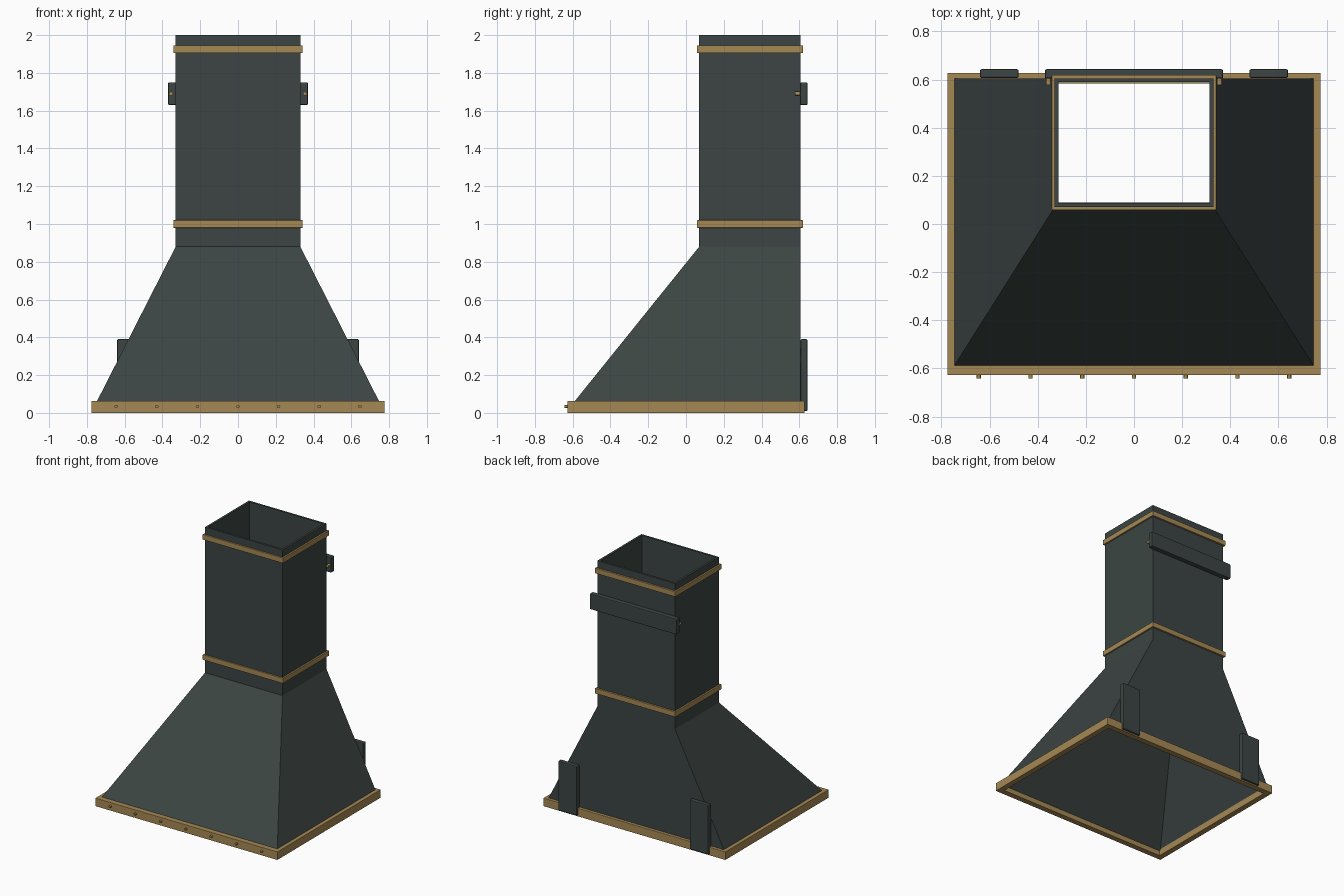
import bpy, bmesh
from math import pi

if "Cube" in bpy.data.objects:
    bpy.data.objects.remove(bpy.data.objects["Cube"])


def material(name, color):
    m = bpy.data.materials.new(name)
    m.diffuse_color = (*color, 1)
    m.use_nodes = True
    m.node_tree.nodes["Principled BSDF"].inputs["Base Color"].default_value = m.diffuse_color
    return m


IRON = material("dark_iron", (0.045, 0.06, 0.057))
BRASS = material("brass", (0.38, 0.25, 0.09))


def finish(name, bm, mat, bevel=0):
    bmesh.ops.recalc_face_normals(bm, faces=bm.faces)
    mesh = bpy.data.meshes.new(name)
    bm.to_mesh(mesh)
    bm.free()
    mesh.materials.append(mat)
    ob = bpy.data.objects.new(name, mesh)
    bpy.context.collection.objects.link(ob)
    if bevel:
        mod = ob.modifiers.new("bevel", "BEVEL")
        mod.width, mod.segments = bevel, 2
    return ob


def shell(name, rings, mat, bevel=0):
    """Rectangular tube: rings (half width, y front, y back, z) run up the outside, down the inside."""
    bm = bmesh.new()
    loops = [[bm.verts.new(p) for p in ((-w, y0, z), (w, y0, z), (w, y1, z), (-w, y1, z))]
             for w, y0, y1, z in rings]
    for a, b in zip(loops, loops[1:] + loops[:1]):
        for i in range(4):
            j = (i + 1) % 4
            bm.faces.new((a[i], a[j], b[j], b[i]))
    return finish(name, bm, mat, bevel)


def frame(name, w, y0, y1, z0, z1, t, mat, bevel=0):
    inner = (w - t, y0 + t, y1 - t)
    return shell(name, [(w, y0, y1, z0), (w, y0, y1, z1), (*inner, z1), (*inner, z0)], mat, bevel)


def plate(name, x0, x1, y0, y1, z0, z1, bevel):
    bm = bmesh.new()
    bmesh.ops.create_cube(bm, size=1)
    for v in bm.verts:
        v.co = (x1 if v.co.x > 0 else x0, y1 if v.co.y > 0 else y0, z1 if v.co.z > 0 else z0)
    return finish(name, bm, IRON, bevel)


def stud(name, x, y, z, radius, depth):
    bpy.ops.mesh.primitive_cylinder_add(vertices=12, radius=radius, depth=depth,
                                        location=(x, y, z), rotation=(pi / 2, 0, 0))
    ob = bpy.context.object
    ob.name = name
    ob.data.materials.append(BRASS)
    bpy.ops.object.shade_smooth_by_angle()


# Flared hood with flat back, and the square flue above it
shell("hood", [(0.763, -0.615, 0.605, 0.03), (0.33, 0.07, 0.605, 0.88),
               (0.315, 0.09, 0.59, 0.88), (0.74, -0.59, 0.59, 0.03)], IRON)
frame("flue", 0.33, 0.07, 0.605, 0.88, 2.0, 0.016, IRON)

# Brass rim and flue bands
frame("base_rim", 0.775, -0.628, 0.628, 0.0, 0.063, 0.045, BRASS, 0.002)
for name, z in (("lower_band", 0.98), ("upper_band", 1.905)):
    frame(name, 0.342, 0.058, 0.619, z, z + 0.04, 0.02, BRASS, 0.002)

# Rivets along the front of the rim
for i in range(7):
    stud("rim_rivet", -0.645 + 0.215 * i, -0.632, 0.034, 0.009, 0.02)

# Wall mounting plates on the back
plate("wall_bracket", -0.37, 0.37, 0.604, 0.643, 1.63, 1.75, 0.006)
for s in (-1, 1):
    plate("wall_tab", s * 0.56 - 0.08, s * 0.56 + 0.08, 0.607, 0.643, 0.01, 0.39, 0.006)
    stud("bracket_bolt", s * 0.355, 0.595, 1.69, 0.011, 0.036)
